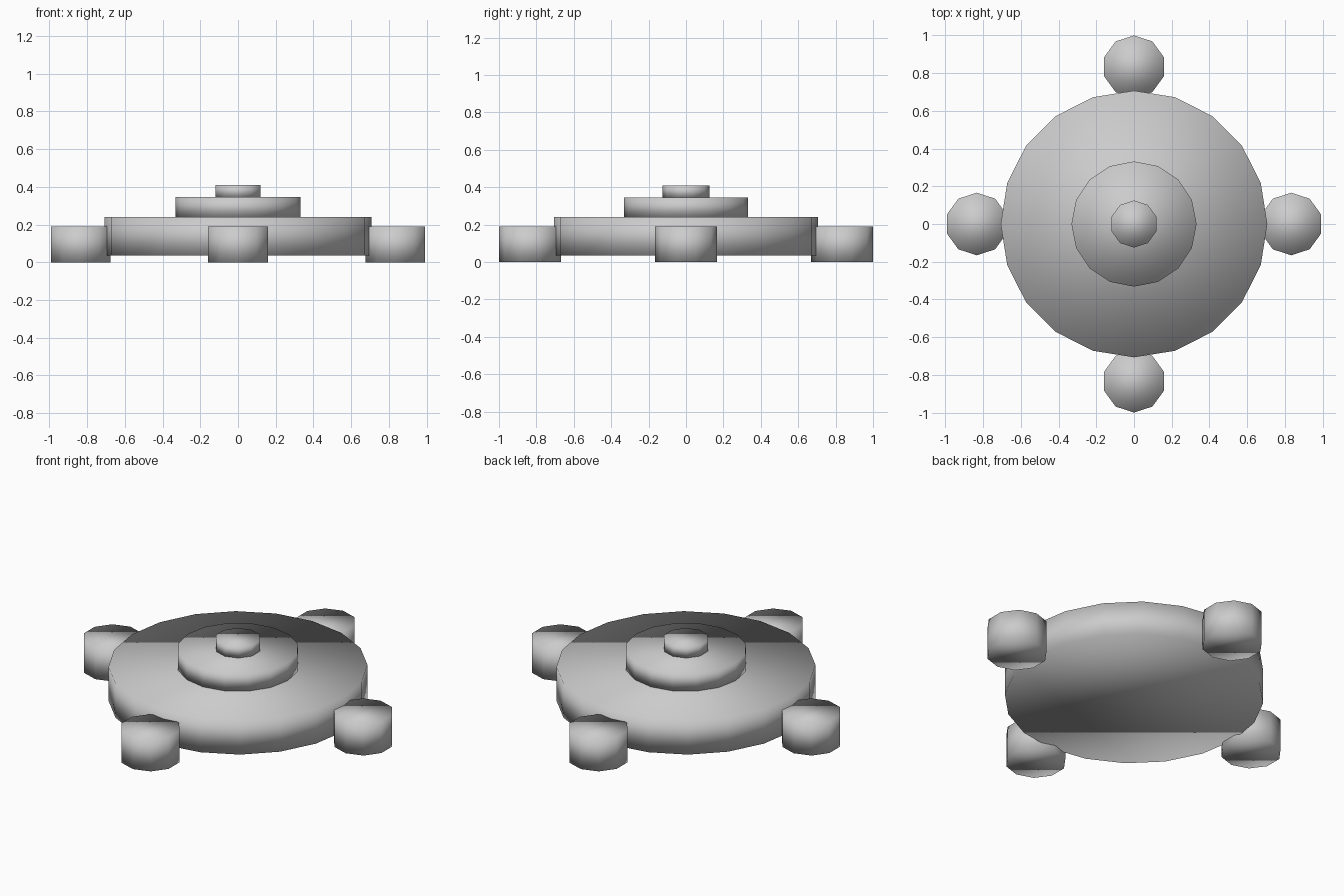
import bpy

if "Cube" in bpy.data.objects:
    bpy.data.objects.remove(bpy.data.objects["Cube"])


def drum(name, sides, radius, z0, z1, x=0.0, y=0.0):
    """Closed, fully smooth-shaded low-poly cylinder between two heights."""
    bpy.ops.mesh.primitive_cylinder_add(
        vertices=sides, radius=radius, depth=z1 - z0,
        end_fill_type='NGON', location=(x, y, (z0 + z1) / 2))
    ob = bpy.context.object
    ob.name = name
    for face in ob.data.polygons:
        face.use_smooth = True
    return ob


# Stepped round body
drum("base_disc", 20, 0.707, 0.035, 0.24)
drum("middle_disc", 16, 0.332, 0.24, 0.345)
drum("top_button", 10, 0.125, 0.345, 0.41)

# Four round feet on the rim
FOOT_DISTANCE = 0.834
for side, dx, dy in (("right", 1, 0), ("left", -1, 0), ("back", 0, 1), ("front", 0, -1)):
    drum(side + "_foot", 10, 0.166, 0.0, 0.19, dx * FOOT_DISTANCE, dy * FOOT_DISTANCE)
